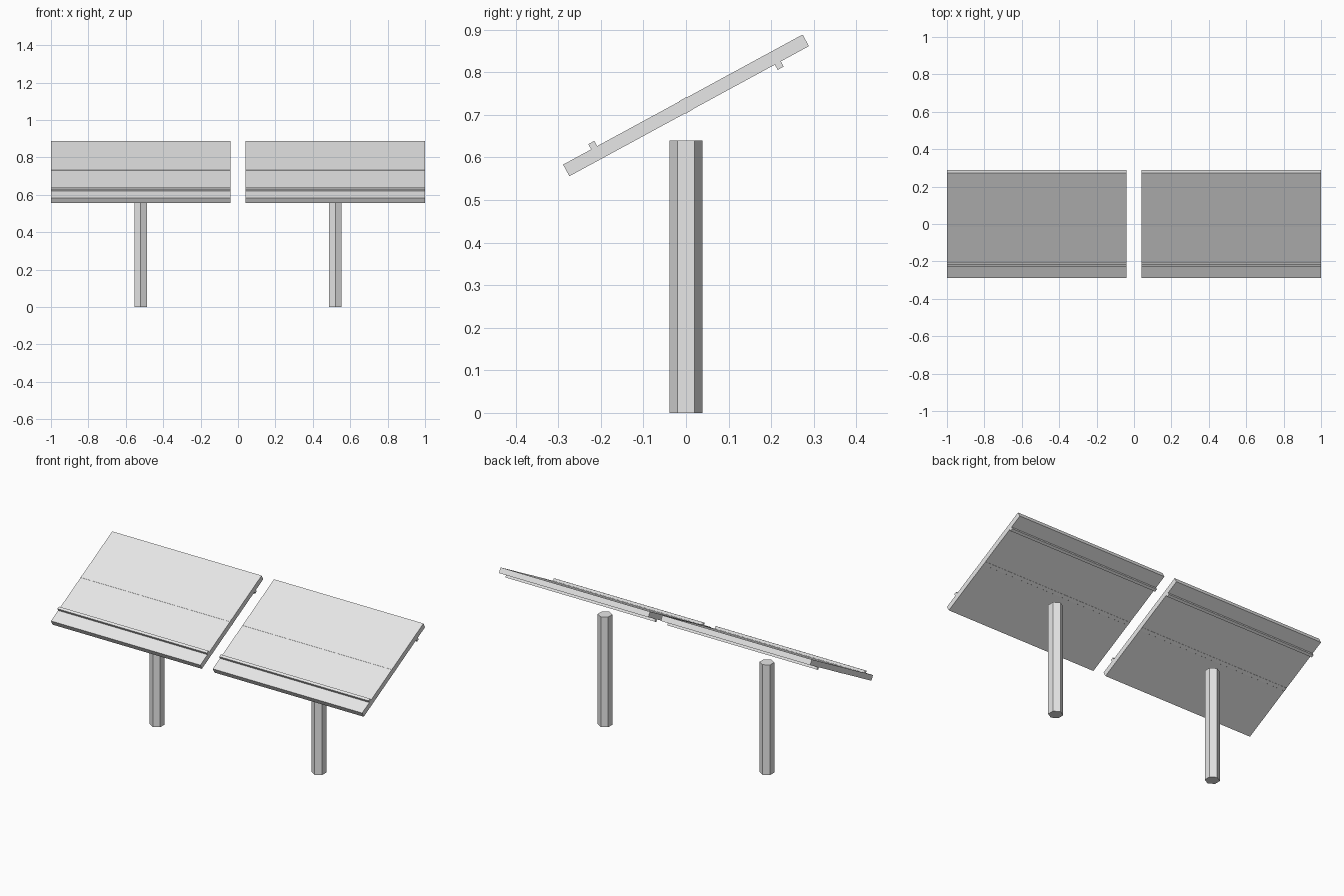
import bpy, math
from mathutils import Matrix, Vector

cube = bpy.data.objects.get("Cube")
if cube:
    bpy.data.objects.remove(cube, do_unlink=True)

GREY = (0.8, 0.8, 0.8, 1)
grey = bpy.data.materials.new("light_grey")
grey.use_nodes = True
grey.diffuse_color = GREY
grey.node_tree.nodes["Principled BSDF"].inputs["Base Color"].default_value = GREY

TILT = math.radians(28.5)
PIVOT_Z = 0.722
LENGTH, DEPTH, THICK = 0.96, 0.64, 0.031
POST_HEIGHT = 0.64


def finish(name, matrix):
    ob = bpy.context.object
    ob.name = ob.data.name = name
    ob.data.transform(matrix)
    ob.data.materials.append(grey)
    return ob


def tilted_box(name, x, size, along, up):
    """Box lying in the tilted plane of the table."""
    bpy.ops.mesh.primitive_cube_add(size=1)
    place = Matrix.Translation((x, 0, PIVOT_Z)) @ Matrix.Rotation(TILT, 4, 'X')
    finish(name, place @ Matrix.Translation((0, along, up)) @ Matrix.Diagonal((*size, 1)))


def hex_bar(name, radius, length, matrix):
    bpy.ops.mesh.primitive_cylinder_add(vertices=6, radius=radius, depth=length)
    finish(name, matrix)


for side, x in (("left", 0.52), ("right", -0.52)):
    # Tilted panel with a ledge on the front edge and a batten under the back edge
    tilted_box(side + "_panel", x, (LENGTH, DEPTH, THICK), 0, 0)
    ledge_up = THICK / 2 + 0.006
    tilted_box(side + "_front_ledge", x, (LENGTH, 0.016, 0.016), -0.237, ledge_up)
    tilted_box(side + "_back_batten", x, (LENGTH, 0.016, 0.016), 0.237, -ledge_up)

    # Hexagonal pivot rod, barely breaking the panel surface
    hex_bar(side + "_pivot_rod", 0.019, LENGTH,
            Matrix.Translation((x, 0, PIVOT_Z)) @ Matrix.Rotation(math.pi / 2, 4, 'Y')
            @ Matrix.Rotation(math.pi / 6, 4, 'Z'))

    # Hexagonal upright with a corner facing front
    hex_bar(side + "_post", 0.039, POST_HEIGHT, Matrix.Translation((x, 0, POST_HEIGHT / 2)))
